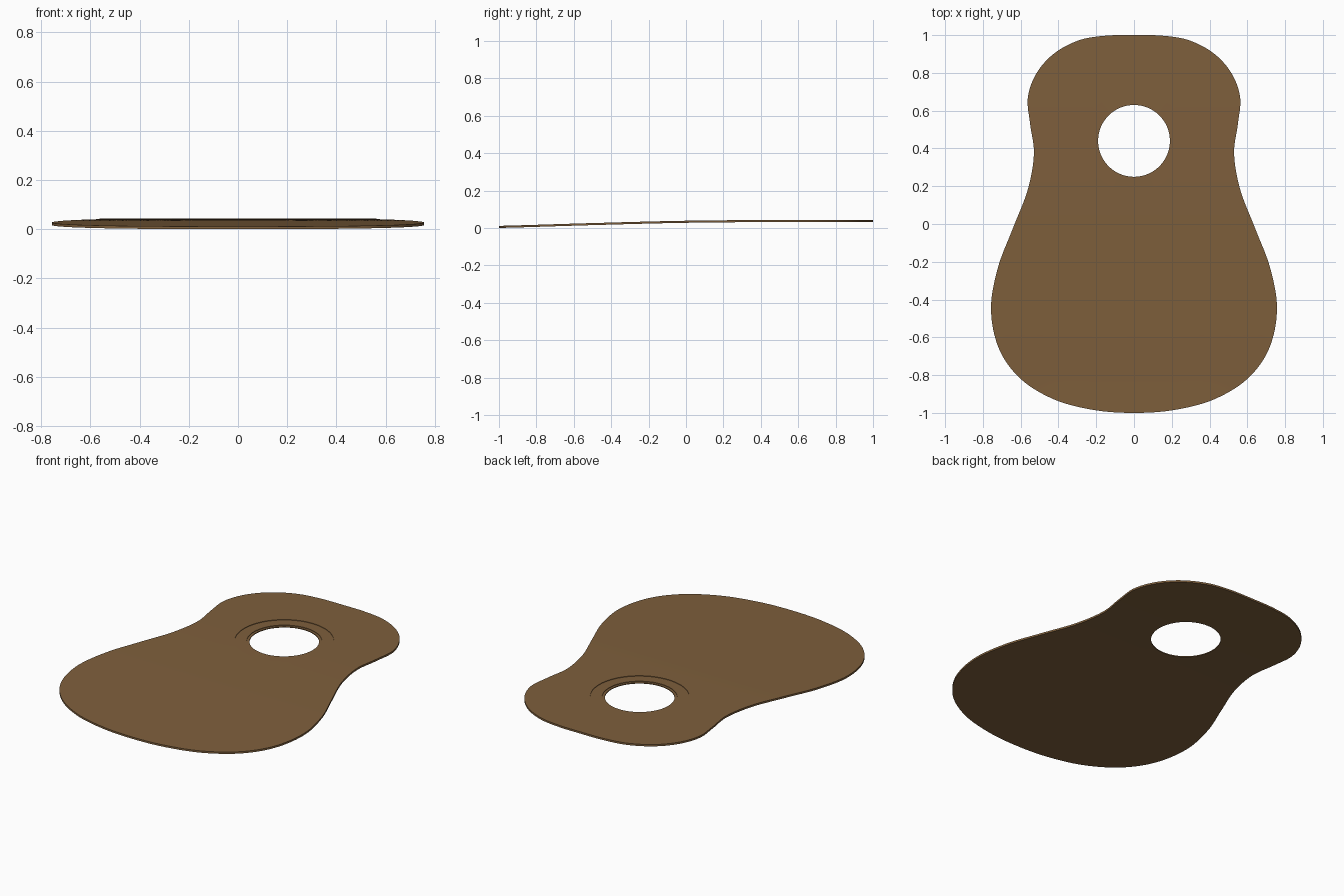
import bpy, bmesh, math
from mathutils import Vector

if "Cube" in bpy.data.objects:
    bpy.data.objects.remove(bpy.data.objects["Cube"])

THICK = 0.011
HOLE = Vector((0.0, 0.44))

# right half of the outline, from top centre to bottom centre
HALF = [(0, 1.0), (0.15, 0.997), (0.29, 0.973), (0.42, 0.905), (0.515, 0.80),
        (0.562, 0.67), (0.55, 0.53), (0.53, 0.37), (0.563, 0.18), (0.64, -0.02),
        (0.72, -0.23), (0.757, -0.45), (0.715, -0.66), (0.60, -0.82),
        (0.42, -0.93), (0.21, -0.985), (0, -1.0)]
BEND = [(-1.4, 0.003), (-1.0, 0.012), (-0.5, 0.027), (0.0, 0.0395),
        (0.5, 0.0435), (1.0, 0.0435), (1.5, 0.0435)]


def catmull(a, b, c, d, t):
    return 0.5 * (2 * b + (c - a) * t + (2 * a - 5 * b + 4 * c - d) * t * t
                  + (3 * b - a - 3 * c + d) * t ** 3)


def outline(steps=10):
    pts = [Vector(p) for p in HALF] + [Vector((-x, y)) for x, y in HALF[-2:0:-1]]
    n = len(pts)
    return [catmull(pts[i - 1], pts[i], pts[(i + 1) % n], pts[(i + 2) % n], k / steps)
            for i in range(n) for k in range(steps)]


def top_z(y):
    # gentle lengthwise bend of the board
    y = max(-1.0, min(0.9999, y))
    i = max(k for k in range(1, len(BEND) - 2) if BEND[k][0] <= y)
    t = (y - BEND[i][0]) / (BEND[i + 1][0] - BEND[i][0])
    return catmull(*(BEND[i + k][1] for k in (-1, 0, 1, 2)), t)


wood = bpy.data.materials.new("brown wood")
wood.diffuse_color = (0.21, 0.115, 0.045, 1)
wood.use_nodes = True
wood.node_tree.nodes["Principled BSDF"].inputs["Base Color"].default_value = wood.diffuse_color

edge = outline()
bm = bmesh.new()


def ring(radius, blend, drop):
    verts = []
    for p in edge:
        q = HOLE + (p - HOLE).normalized() * radius
        q = q.lerp(p, blend)
        verts.append(bm.verts.new((q.x, q.y, top_z(q.y) - drop)))
    return verts


# concentric rings: underside, hole wall, stepped rosette recess, top face
SPREAD = [k / 14 for k in range(1, 15)]
rings = [ring(0.27, b, THICK) for b in reversed(SPREAD)]
rings += [ring(0.27, 0, THICK), ring(0.19, 0, THICK),
          ring(0.19, 0, 0.006), ring(0.205, 0, 0.006),
          ring(0.205, 0, 0.003), ring(0.27, 0, 0.003), ring(0.27, 0, 0)]
rings += [ring(0.27, b, 0) for b in SPREAD]

n = len(edge)
for a, b in zip(rings, rings[1:] + rings[:1]):
    for i in range(n):
        j = (i + 1) % n
        bm.faces.new((a[i], a[j], b[j], b[i]))
bmesh.ops.recalc_face_normals(bm, faces=bm.faces)

# rest the lowest point on the ground
low = min(v.co.z for v in bm.verts)
for v in bm.verts:
    v.co.z -= low

mesh = bpy.data.meshes.new("soundboard")
bm.to_mesh(mesh)
bm.free()
board = bpy.data.objects.new("soundboard", mesh)
bpy.context.collection.objects.link(board)
mesh.materials.append(wood)
bpy.context.view_layer.objects.active = board
board.select_set(True)
bpy.ops.object.shade_smooth_by_angle(angle=math.radians(30))
